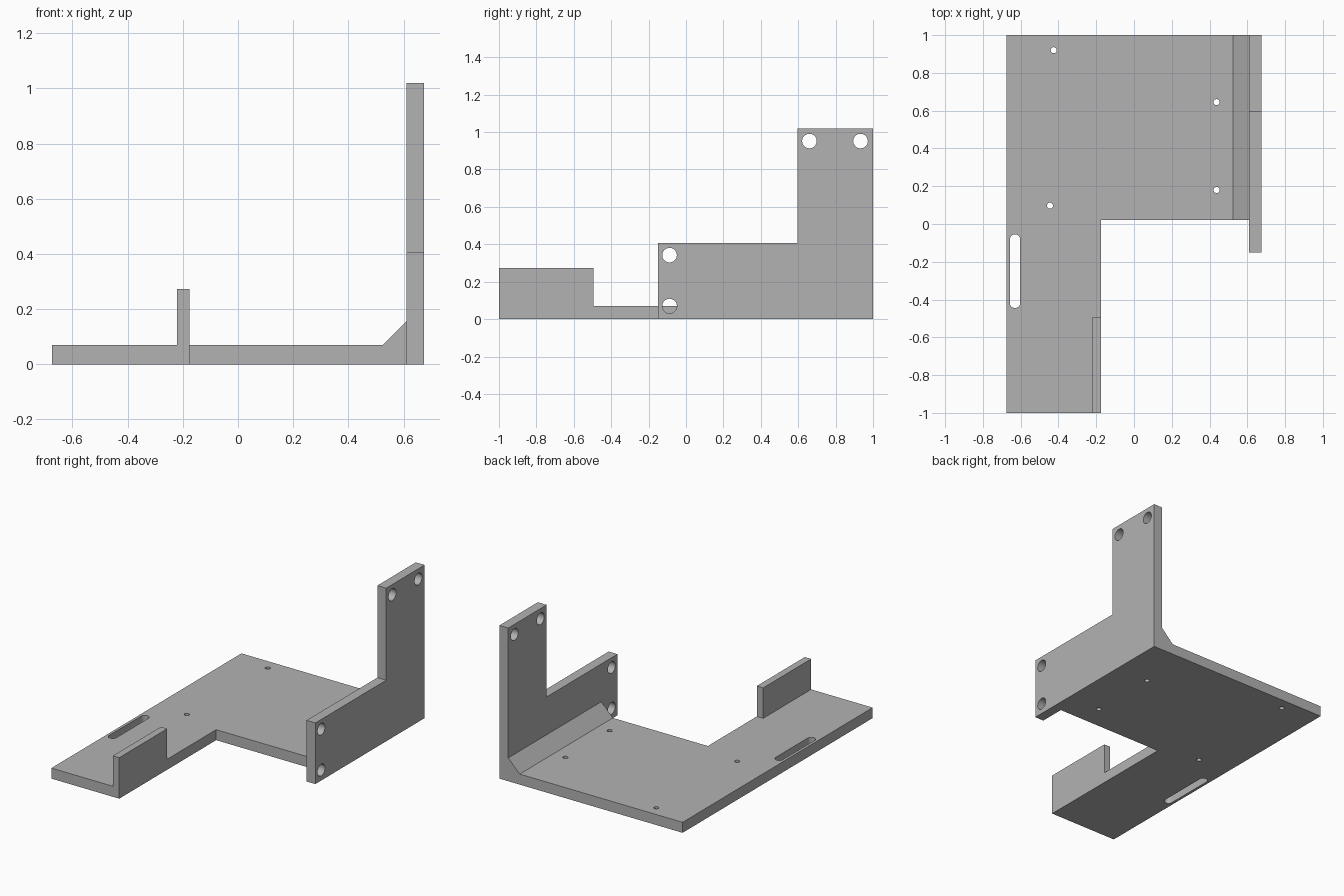
import bpy, bmesh
from math import cos, sin, pi, radians

if "Cube" in bpy.data.objects:
    bpy.data.objects.remove(bpy.data.objects["Cube"])

grey = bpy.data.materials.new("plain grey")
grey.use_nodes = True
colour = (0.45, 0.45, 0.45, 1)
grey.diffuse_color = colour
grey.node_tree.nodes["Principled BSDF"].inputs["Base Color"].default_value = colour

# Places a profile point (u, v) at depth d along the named axis
AXES = {
    "x": lambda u, v, d: (d, u, v),
    "y": lambda u, v, d: (u, d, v),
    "z": lambda u, v, d: (u, v, d),
}


def prism(name, profile, axis, start, end):
    """Extrude a closed 2D profile along an axis."""
    place = AXES[axis]
    bm = bmesh.new()
    face = bm.faces.new([bm.verts.new(place(u, v, start)) for u, v in profile])
    extruded = bmesh.ops.extrude_face_region(bm, geom=[face])["geom"]
    verts = [g for g in extruded if isinstance(g, bmesh.types.BMVert)]
    bmesh.ops.translate(bm, verts=verts, vec=place(0, 0, end - start))
    bmesh.ops.recalc_face_normals(bm, faces=bm.faces)
    mesh = bpy.data.meshes.new(name)
    bm.to_mesh(mesh)
    bm.free()
    mesh.materials.append(grey)
    obj = bpy.data.objects.new(name, mesh)
    bpy.context.collection.objects.link(obj)
    return obj


def rounded(u, v, radius, half_length=0, steps=16):
    """Circle, or a slot stretched along v."""
    points = []
    for side in (0, 1):
        shift = half_length * (1 - 2 * side)
        last = steps + 1 if half_length else steps
        for i in range(last):
            a = pi * (side + i / steps)
            points.append((u + radius * cos(a), v + shift + radius * sin(a)))
    return points


def cut(obj, profiles, axis, start, end):
    """Cut each profile through the part, then discard the cutters."""
    bpy.ops.object.select_all(action="DESELECT")
    obj.select_set(True)
    bpy.context.view_layer.objects.active = obj
    for profile in profiles:
        cutter = prism("hole_cutter", profile, axis, start, end)
        cutter.hide_render = True
        mod = obj.modifiers.new("hole", "BOOLEAN")
        mod.operation, mod.solver, mod.object = "DIFFERENCE", "EXACT", cutter
        bpy.ops.object.modifier_apply(modifier=mod.name)
        bpy.data.objects.remove(cutter)
    bpy.ops.object.shade_smooth_by_angle(angle=radians(30))


THICK = 0.07
WALL_IN, WALL_OUT = 0.61, 0.675
ARM_X, STEP_Y = -0.175, 0.02

# L-shaped base plate with screw holes and a slot
base = prism("base_plate", [(-WALL_OUT, -1), (ARM_X, -1), (ARM_X, STEP_Y),
                            (WALL_IN, STEP_Y), (WALL_IN, 1), (-WALL_OUT, 1)],
             "z", 0, THICK)
screws = [(-0.425, 0.92), (0.437, 0.645), (0.437, 0.18), (-0.445, 0.097)]
openings = [rounded(x, y, 0.016) for x, y in screws]
openings.append(rounded(-0.63, -0.25, 0.027, 0.168))
cut(base, openings, "z", -0.1, 0.2)

# L-shaped side wall with mounting holes
wall = prism("side_wall", [(-0.15, 0), (1, 0), (1, 1.02), (0.595, 1.02),
                           (0.595, 0.407), (-0.15, 0.407)],
             "x", WALL_IN, WALL_OUT)
mounts = [(-0.088, 0.07), (-0.088, 0.342), (0.66, 0.952), (0.933, 0.952)]
cut(wall, [rounded(y, z, 0.039) for y, z in mounts], "x", 0.5, 0.8)

# Sloped fillet between plate and wall
prism("corner_fillet", [(0.525, THICK), (WALL_IN, THICK), (WALL_IN, 0.155)],
      "y", STEP_Y, 1)

# Upright lip on the front arm
prism("front_lip", [(-1, THICK), (-0.495, THICK), (-0.495, 0.273), (-1, 0.273)],
      "x", -0.222, ARM_X)
